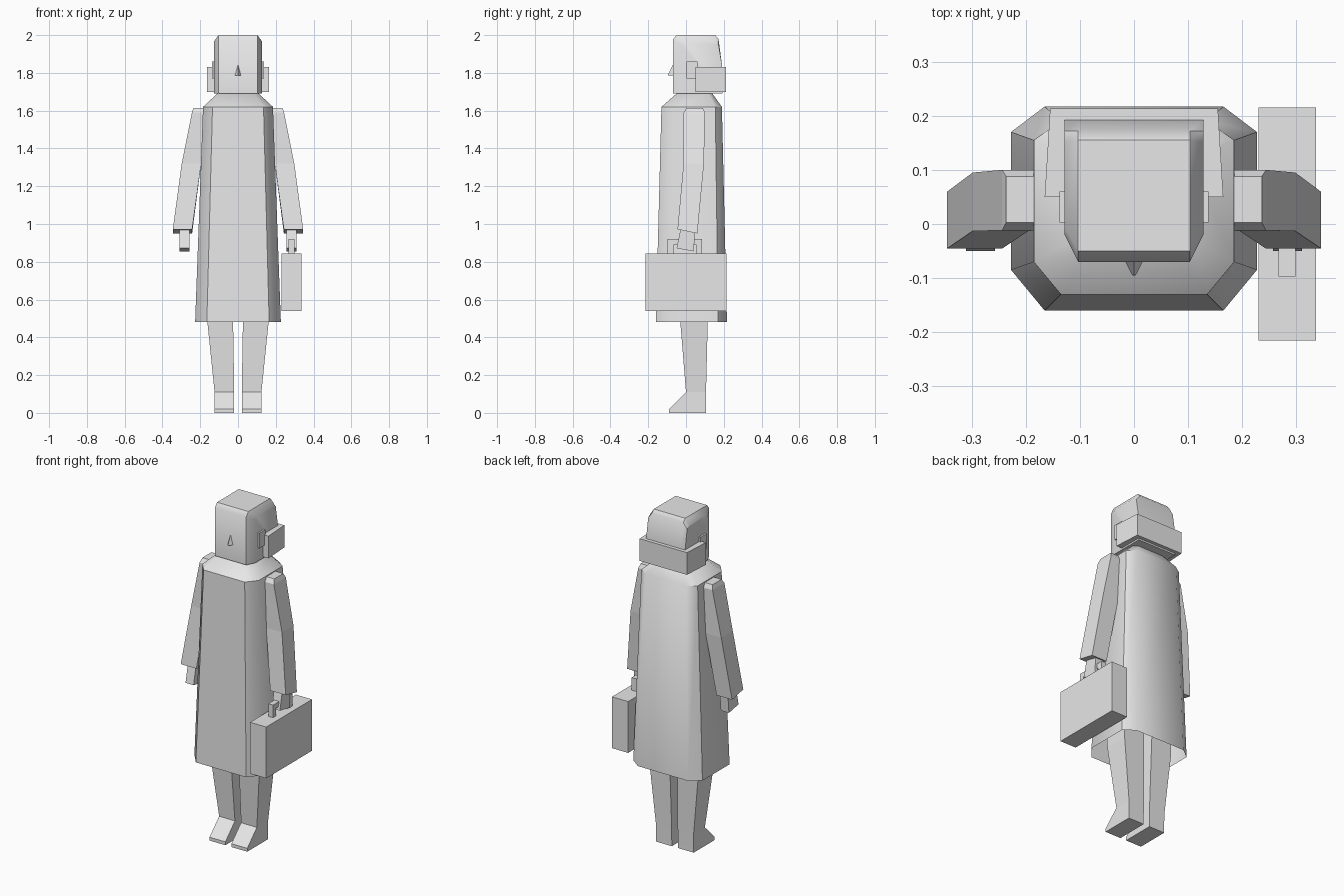
import bpy
import bmesh
import math

if "Cube" in bpy.data.objects:
    bpy.data.objects.remove(bpy.data.objects["Cube"], do_unlink=True)

grey = bpy.data.materials.new("plain grey")
grey.use_nodes = True
grey.diffuse_color = (0.8, 0.8, 0.8, 1)
grey.node_tree.nodes["Principled BSDF"].inputs["Base Color"].default_value = (0.8, 0.8, 0.8, 1)


def loft(name, rings, cap_start=True, cap_end=True, smooth=0):
    """Skin a row of equal-length point rings and close the ends."""
    bm = bmesh.new()
    loops = [[bm.verts.new(p) for p in ring] for ring in rings]
    n = len(loops[0])
    for a, b in zip(loops, loops[1:]):
        for i in range(n):
            j = (i + 1) % n
            bm.faces.new((a[i], a[j], b[j], b[i]))
    if cap_start:
        bm.faces.new(loops[0][::-1])
    if cap_end:
        bm.faces.new(loops[-1])
    bmesh.ops.recalc_face_normals(bm, faces=bm.faces)
    mesh = bpy.data.meshes.new(name)
    bm.to_mesh(mesh)
    bm.free()
    mesh.materials.append(grey)
    obj = bpy.data.objects.new(name, mesh)
    bpy.context.collection.objects.link(obj)
    if smooth:
        bpy.ops.object.select_all(action='DESELECT')
        obj.select_set(True)
        bpy.context.view_layer.objects.active = obj
        bpy.ops.object.shade_smooth_by_angle(angle=math.radians(smooth))
    return obj


def rect(x0, x1, y0, y1, z, z_back=None):
    zb = z if z_back is None else z_back
    return [(x0, y0, z), (x1, y0, z), (x1, y1, zb), (x0, y1, zb)]


def box(name, x0, x1, y0, y1, z0, z1):
    return loft(name, [rect(x0, x1, y0, y1, z0), rect(x0, x1, y0, y1, z1)])


def mirrored(rings, s):
    return [[(s * x, y, z) for x, y, z in ring] for ring in rings]


def octagon(z, half, half_inner, front, front_side, back_side, back):
    right = [(half_inner, front, z), (half, front_side, z),
             (half, back_side, z), (half_inner, back, z)]
    return right + [(-x, y, h) for x, y, h in reversed(right)]


# Long flared coat, open at the hem
loft("coat", [
    octagon(0.48, 0.227, 0.165, -0.16, -0.085, 0.17, 0.217),
    octagon(1.62, 0.185, 0.135, -0.13, -0.07, 0.155, 0.19),
    octagon(1.69, 0.11, 0.085, -0.05, -0.03, 0.12, 0.14),
], cap_start=False, smooth=42)

# Head: a side profile with bevelled front and top edges
outer = [(-0.07, 1.69), (-0.07, 1.975), (-0.05, 2.0), (0.155, 2.0),
         (0.172, 1.98), (0.192, 1.83), (0.192, 1.69)]
inner = [(-0.02, 1.69), (-0.02, 1.945), (-0.005, 1.965), (0.15, 1.965),
         (0.172, 1.95), (0.192, 1.83), (0.192, 1.69)]
loft("head", [[(x, y, z) for y, z in prof] for x, prof in
              ((-0.128, inner), (-0.103, outer), (0.103, outer), (0.128, inner))], smooth=42)

# Nose
loft("nose", [[(-0.017, -0.068, 1.785), (0.017, -0.068, 1.785), (0, -0.068, 1.847)],
              [(-0.003, -0.095, 1.787), (0.003, -0.095, 1.787), (0, -0.094, 1.793)]])

# Hair roll around the back of the head
loft("hair_roll", [
    [(-0.165, 0.05, z), (0.165, 0.05, z), (0.155, 0.213, z), (-0.155, 0.213, z)]
    for z in (1.7, 1.832)])

for s, side in ((1, "left"), (-1, "right")):
    # Ear
    loft(side + "_ear", mirrored([rect(0.09, 0.138, 0.003, 0.06, 1.77),
                                  rect(0.09, 0.138, 0.003, 0.06, 1.86)], s))
    # Sleeve, bent at the elbow
    loft(side + "_sleeve", mirrored([
        rect(0.243, 0.345, -0.045, 0.06, 0.972, 0.95),
        rect(0.195, 0.298, -0.013, 0.095, 1.32),
        rect(0.15, 0.244, -0.012, 0.1, 1.59),
        rect(0.15, 0.236, 0.003, 0.088, 1.615),
    ], s))
    # Hand
    loft(side + "_hand", mirrored([
        rect(0.257, 0.31, -0.05, 0.04, 0.872, 0.855),
        rect(0.257, 0.31, -0.025, 0.052, 0.99)], s))
    # Leg and foot
    loft(side + "_leg", mirrored([
        rect(0.02, 0.124, -0.09, 0.105, 0),
        rect(0.02, 0.124, -0.09, 0.105, 0.02),
        rect(0.02, 0.124, 0.0, 0.106, 0.11),
        rect(0.026, 0.162, -0.03, 0.115, 0.48),
        rect(0.03, 0.165, -0.04, 0.12, 0.7)], s))

# Case with a raised handle
box("case", 0.23, 0.336, -0.215, 0.215, 0.54, 0.845)
for end, y in (("front", -0.097), ("back", 0.055)):
    box("handle_post_" + end, 0.267, 0.298, y, y + 0.03, 0.84, 0.92)
box("handle_bar", 0.267, 0.298, -0.067, 0.055, 0.89, 0.92)
